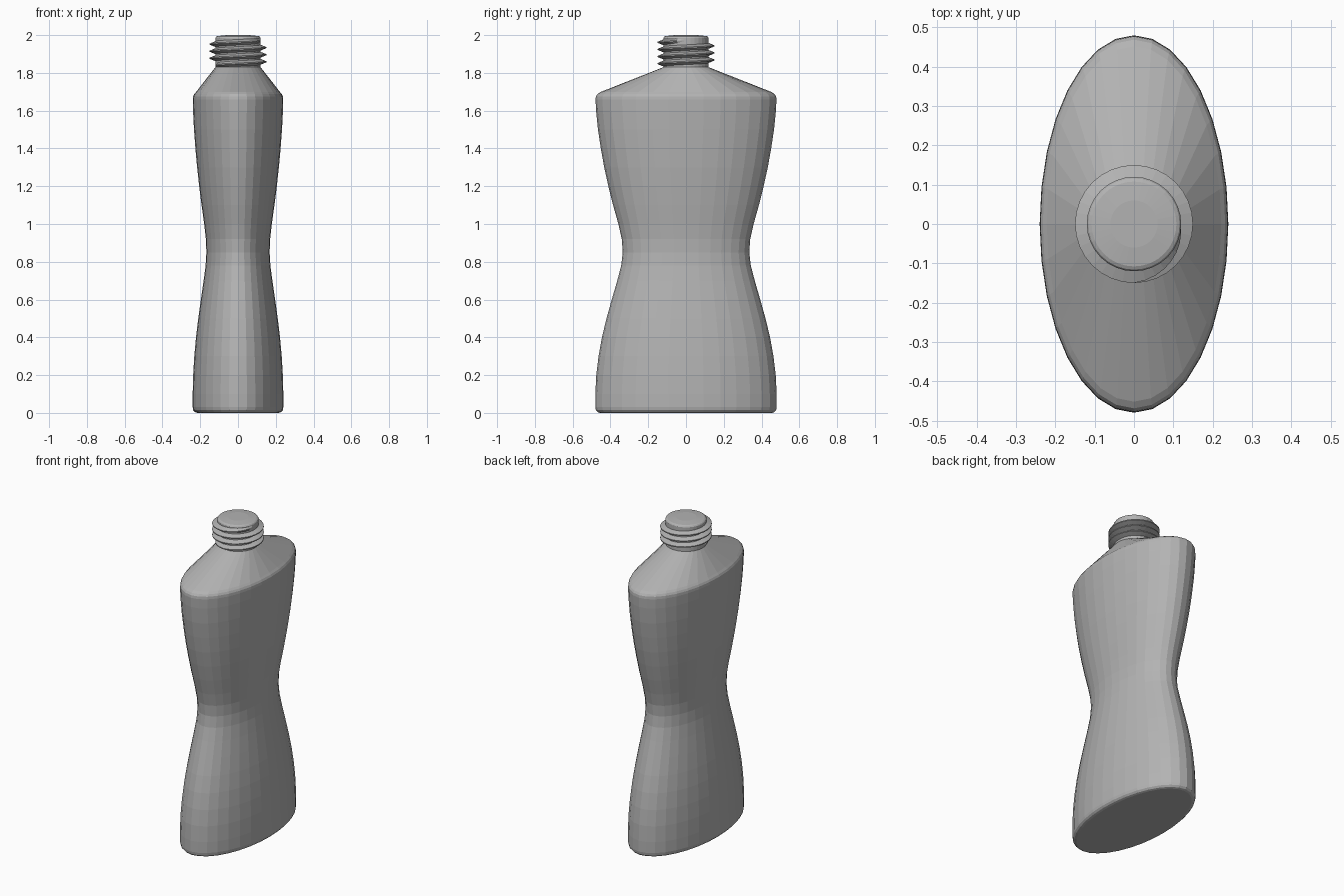
import bpy, bmesh, math

if "Cube" in bpy.data.objects:
    bpy.data.objects.remove(bpy.data.objects["Cube"])

SEG = 32
mat = bpy.data.materials.new("plain grey")
mat.diffuse_color = (0.45, 0.45, 0.45, 1)
mat.use_nodes = True
mat.node_tree.nodes["Principled BSDF"].inputs["Base Color"].default_value = mat.diffuse_color


def finish(bm, name, smooth):
    bmesh.ops.recalc_face_normals(bm, faces=bm.faces)
    me = bpy.data.meshes.new(name)
    bm.to_mesh(me)
    bm.free()
    me.materials.append(mat)
    for p in me.polygons:
        p.use_smooth = smooth
    ob = bpy.data.objects.new(name, me)
    bpy.context.collection.objects.link(ob)
    return ob


def loft(name, rings, smooth=False):
    """Skin elliptical rings (half x, half y, z) and cap both ends."""
    bm = bmesh.new()
    loops = []
    for rx, ry, z in rings:
        loops.append([bm.verts.new((rx * math.cos(2 * math.pi * i / SEG),
                                    ry * math.sin(2 * math.pi * i / SEG), z))
                      for i in range(SEG)])
    for a, b in zip(loops, loops[1:]):
        for i in range(SEG):
            j = (i + 1) % SEG
            bm.faces.new((a[i], a[j], b[j], b[i]))
    bm.faces.new(loops[0][::-1])
    bm.faces.new(loops[-1])
    return finish(bm, name, smooth)


# Waisted oval body with rounded base edge and sloping shoulder
side = [(0.03, 0.48), (0.1, 0.48), (0.2, 0.475), (0.3, 0.463), (0.4, 0.445),
        (0.5, 0.421), (0.6, 0.393), (0.7, 0.364), (0.78, 0.343), (0.85, 0.335),
        (0.92, 0.34), (1.0, 0.358), (1.1, 0.386), (1.2, 0.411), (1.3, 0.433),
        (1.4, 0.451), (1.5, 0.466), (1.6, 0.476), (1.66, 0.479)]
rings = [(0.215, 0.455, 0), (0.228, 0.468, 0.004), (0.237, 0.477, 0.014)]
rings += [(w * 0.5, w, z) for z, w in side]
rings += [(0.238, 0.477, 1.676), (0.232, 0.469, 1.688), (0.222, 0.452, 1.699),
          (0.12, 0.12, 1.83)]
loft("bottle_body", rings)

# Round neck with a softly domed top
neck = [(0.12, 1.82), (0.12, 1.985), (0.116, 1.991), (0.108, 1.995), (0.06, 2.0)]
loft("neck", [(r, r, z) for r, z in neck])

# Helical screw thread, fading into the neck at both ends
bm = bmesh.new()
turns, pitch, z0 = 3.5, 0.0375, 1.84
n = int(turns * SEG)
prev = None
for k in range(n + 1):
    a = math.pi + 2 * math.pi * k / SEG
    z = z0 + pitch * k / SEG
    fade = min(1, k / 8, (n - k) / 8)
    crest = 0.118 + 0.032 * fade
    cur = [bm.verts.new((r * math.cos(a), r * math.sin(a), z + dz))
           for r, dz in ((0.115, -0.017), (crest, -0.003),
                         (crest, 0.003), (0.115, 0.017))]
    if prev:
        for i in range(4):
            j = (i + 1) % 4
            bm.faces.new((prev[i], prev[j], cur[j], cur[i]))
    else:
        bm.faces.new(cur)
    prev = cur
bm.faces.new(prev[::-1])
finish(bm, "screw_thread", False)
